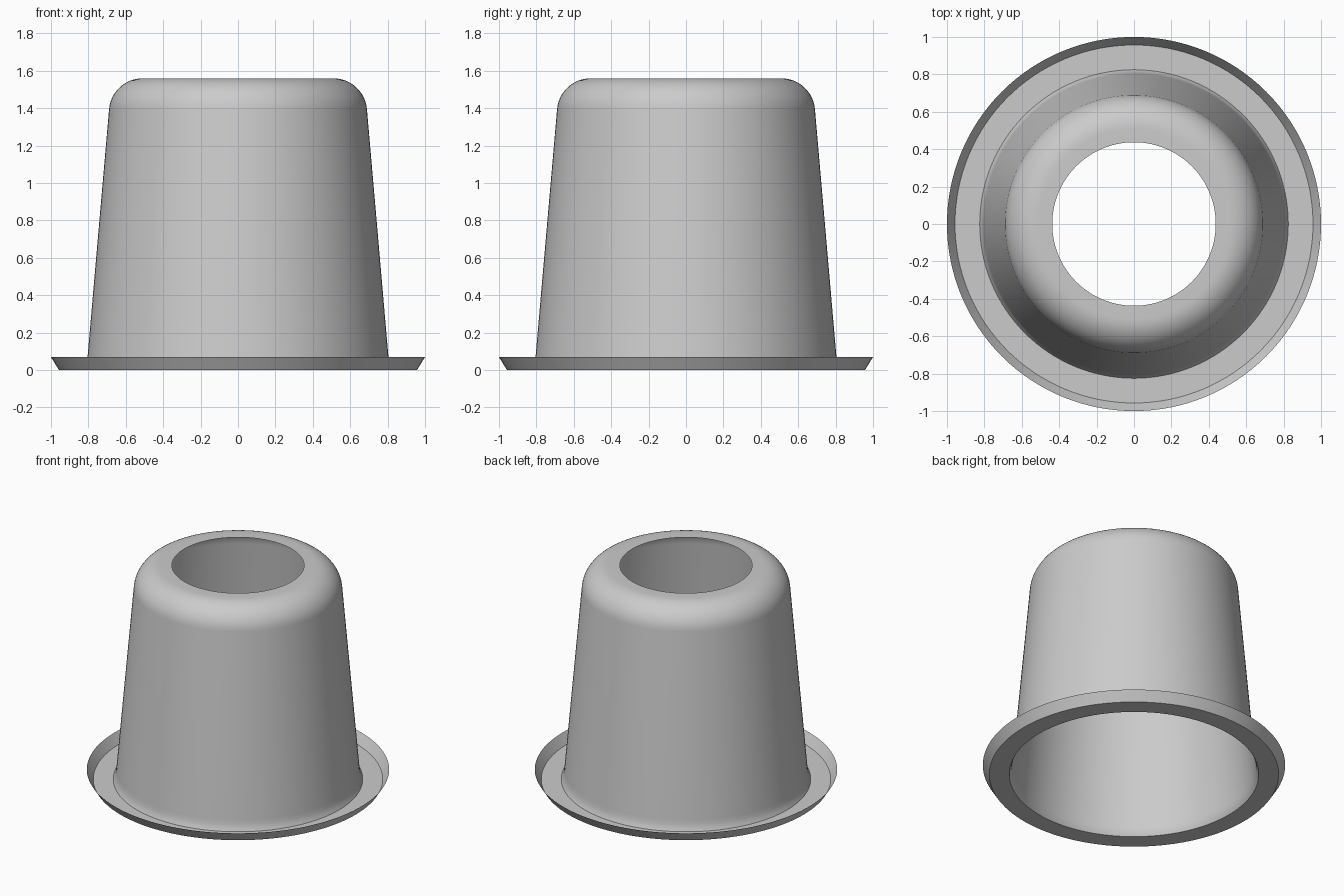
import bpy
import bmesh
from math import sin, cos, pi, radians

cube = bpy.data.objects.get("Cube")
if cube:
    bpy.data.objects.remove(cube, do_unlink=True)

SEGMENTS = 128

# Single plain grey material
grey = bpy.data.materials.new("light_grey")
grey.use_nodes = True
color = (0.6, 0.6, 0.6, 1.0)
grey.diffuse_color = color
grey.node_tree.nodes["Principled BSDF"].inputs["Base Color"].default_value = color


def lathe(name, profile):
    """Turn an (r, z) profile, listed from outside to inside, into a thin sheet."""
    bm = bmesh.new()
    rings = []
    for r, z in profile:
        angles = [2 * pi * i / SEGMENTS for i in range(SEGMENTS)]
        rings.append([bm.verts.new((r * cos(a), r * sin(a), z)) for a in angles])
    for outer, inner in zip(rings, rings[1:]):
        for i in range(SEGMENTS):
            j = (i + 1) % SEGMENTS
            bm.faces.new((outer[i], outer[j], inner[j], inner[i]))
    mesh = bpy.data.meshes.new(name)
    bm.to_mesh(mesh)
    bm.free()
    mesh.materials.append(grey)
    obj = bpy.data.objects.new(name, mesh)
    bpy.context.collection.objects.link(obj)
    bpy.ops.object.select_all(action="DESELECT")
    obj.select_set(True)
    bpy.context.view_layer.objects.active = obj
    bpy.ops.object.shade_smooth_by_angle(angle=radians(30))
    return obj


# Flat flange with a flared outer lip
lathe("flange", [(1.0, 0.07), (0.957, 0.0), (0.825, 0.0)])

# Tapered wall with a small flare at its foot, rounded shoulder and open top
foot = [(0.825, 0.0), (0.815, 0.02), (0.808, 0.045), (0.804, 0.075)]
radius, top = 0.18, 1.56
shoulder = []
for k in range(13):
    a = radians(5 + 85 * k / 12)
    shoulder.append((0.51 + radius * cos(a), top - radius + radius * sin(a)))
lathe("cup_body", foot + shoulder + [(0.437, top)])
